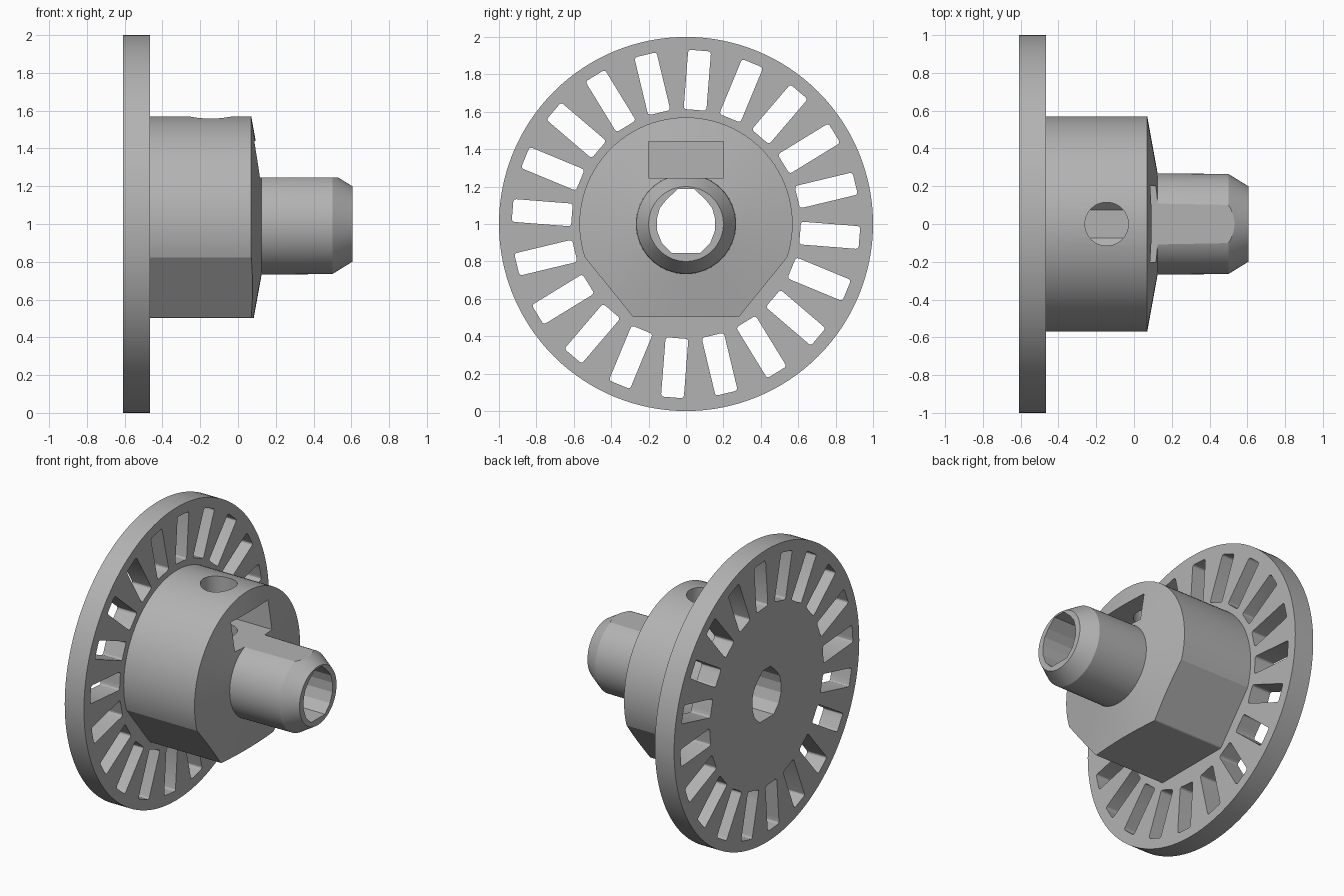
import bpy, bmesh, math
from mathutils import Matrix, Vector

cube = bpy.data.objects.get("Cube")
if cube:
    bpy.data.objects.remove(cube, do_unlink=True)

grey = bpy.data.materials.new("plain grey")
grey.use_nodes = True
GREY = (0.45, 0.45, 0.45, 1)
grey.diffuse_color = GREY
grey.node_tree.nodes["Principled BSDF"].inputs["Base Color"].default_value = GREY

AXIS = Vector((0, 0, 1))          # the axle runs along x at this height


def add_object(name, bm):
    bmesh.ops.recalc_face_normals(bm, faces=bm.faces)
    mesh = bpy.data.meshes.new(name)
    bm.to_mesh(mesh)
    bm.free()
    mesh.materials.append(grey)
    obj = bpy.data.objects.new(name, mesh)
    bpy.context.collection.objects.link(obj)
    return obj


def lathe(name, profile, segments):
    """Revolve (x, radius) points around the axle; end points lie on it."""
    bm = bmesh.new()
    verts = [bm.verts.new(AXIS + Vector((x, 0, r))) for x, r in profile]
    edges = [bm.edges.new(pair) for pair in zip(verts, verts[1:])]
    bmesh.ops.spin(bm, geom=verts + edges, cent=AXIS, axis=(1, 0, 0),
                   angle=math.tau, steps=segments, use_duplicate=False)
    bmesh.ops.remove_doubles(bm, verts=bm.verts, dist=1e-5)
    return add_object(name, bm)


def add_box(bm, x, y, z, turn=0, corner=0):
    """Box from ranges, measured from the axle and turned about it."""
    size = [b - a for a, b in (x, y, z)]
    mid = [(a + b) / 2 for a, b in (x, y, z)]
    verts = bmesh.ops.create_cube(bm, size=1)["verts"]
    bmesh.ops.scale(bm, vec=size, verts=verts)
    bmesh.ops.translate(bm, vec=mid, verts=verts)
    bmesh.ops.rotate(bm, cent=(0, 0, 0), verts=verts,
                     matrix=Matrix.Rotation(turn, 3, "X"))
    bmesh.ops.translate(bm, vec=AXIS, verts=verts)
    if corner:
        edges = {e for v in verts for e in v.link_edges
                 if abs(e.verts[0].co.x - e.verts[1].co.x) > 0.1}
        bmesh.ops.bevel(bm, geom=list(edges), offset=corner, segments=3,
                        profile=0.5, affect="EDGES")


def cut(target, cutter):
    cutter.hide_render = True
    mod = target.modifiers.new("cut", "BOOLEAN")
    mod.operation = "DIFFERENCE"
    mod.solver = "EXACT"
    mod.object = cutter
    bpy.context.view_layer.objects.active = target
    bpy.ops.object.modifier_apply(modifier=mod.name)


# Slotted disc and hub with its stepped nose
disc = lathe("slotted_disc", [(-0.61, 0), (-0.61, 1), (-0.465, 1), (-0.465, 0)], 128)
hub = lathe("hub_and_shaft", [(-0.465, 0), (-0.465, 0.57), (0.07, 0.57), (0.125, 0.268),
                              (0.5, 0.265), (0.605, 0.2), (0.605, 0)], 96)

# Ring of radial slots
bm = bmesh.new()
for i in range(20):
    add_box(bm, (-0.8, -0.3), (-0.061, 0.061), (0.612, 0.93),
            -math.radians(4.5 + 18 * i), corner=0.015)
slots = add_object("slot_cutter", bm)
cut(disc, slots)

# Flats under the hub
flats = []
for angle, distance in ((-51, 0.5325), (0, 0.497), (51, 0.5325)):
    bm = bmesh.new()
    add_box(bm, (-0.7, 0.7), (-0.6, 0.6), (-1, -distance), math.radians(angle))
    flats.append(add_object("flat_cutter", bm))

# Nut slot, which also shaves the flat on top of the shaft
bm = bmesh.new()
add_box(bm, (-0.345, 0.8), (-0.2, 0.2), (0.245, 0.44))
nut_slot = add_object("nut_slot_cutter", bm)

# Screw hole from the top into the bore
bm = bmesh.new()
bmesh.ops.create_cone(bm, cap_ends=True, segments=48, radius1=0.115, radius2=0.115,
                      depth=0.8, matrix=Matrix.Translation((-0.145, 0, 1.4)))
screw_hole = add_object("screw_hole_cutter", bm)

# Faceted bore through everything
half = [(0.043, 0.187), (0.105, 0.13), (0.14, 0.085), (0.155, 0.03),
        (0.155, -0.035), (0.13, -0.1), (0.075, -0.155)]
outline = half + [(-y, z) for y, z in reversed(half)]
bm = bmesh.new()
face = bm.faces.new([bm.verts.new((-0.8, y, 1 + z)) for y, z in outline])
extruded = bmesh.ops.extrude_face_region(bm, geom=[face])["geom"]
bmesh.ops.translate(bm, vec=(1.6, 0, 0),
                    verts=[g for g in extruded if isinstance(g, bmesh.types.BMVert)])
bore = add_object("bore_cutter", bm)

for cutter in flats + [nut_slot, screw_hole, bore]:
    cut(hub, cutter)
cut(disc, bore)

for cutter in flats + [slots, nut_slot, screw_hole, bore]:
    bpy.data.objects.remove(cutter, do_unlink=True)

# Smooth the round faces, keep the machined edges crisp
bpy.ops.object.select_all(action="DESELECT")
for obj in (disc, hub):
    obj.select_set(True)
bpy.context.view_layer.objects.active = hub
bpy.ops.object.shade_smooth_by_angle(angle=math.radians(15))
